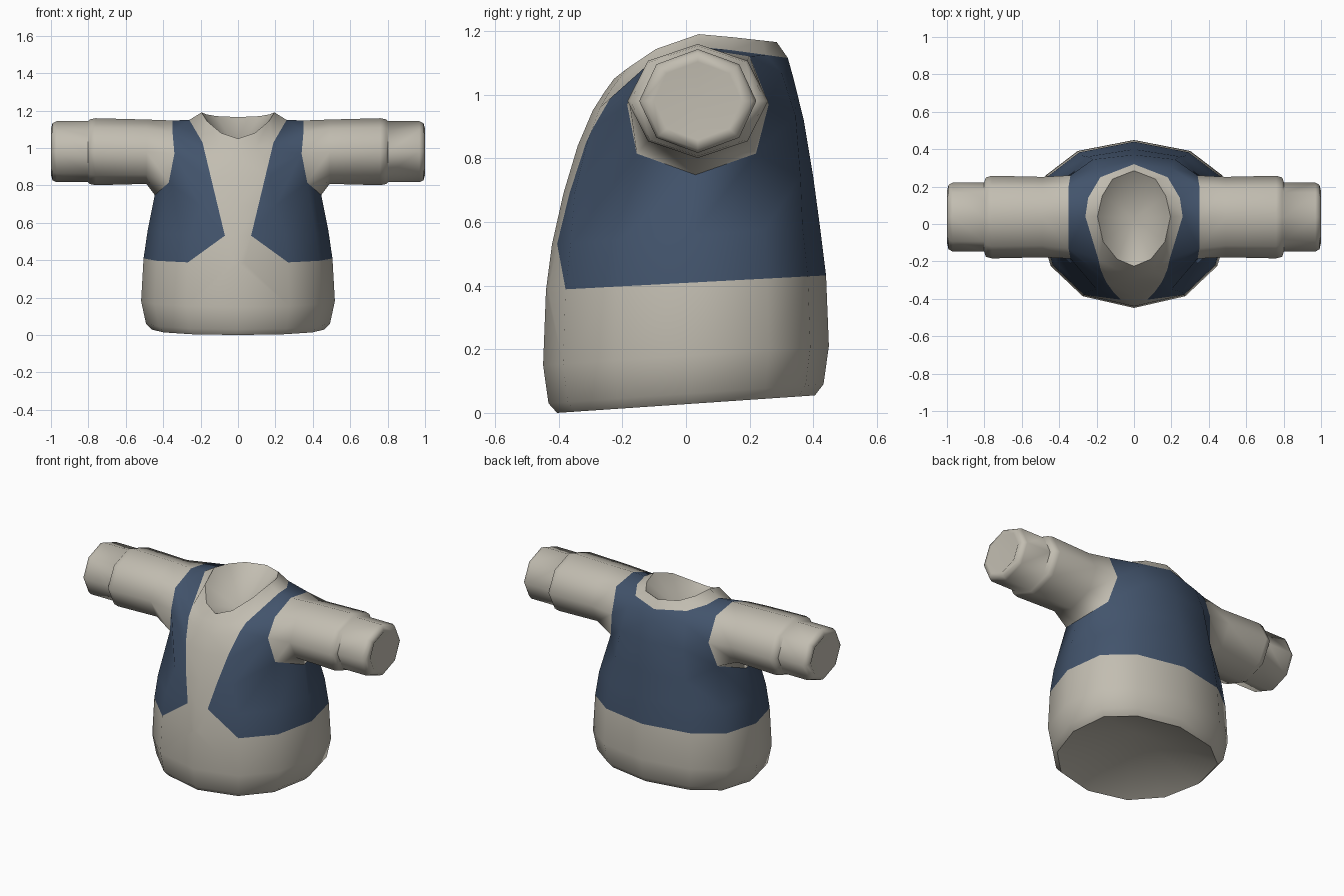
import bpy, bmesh, math
from mathutils import Matrix

if "Cube" in bpy.data.objects:
    bpy.data.objects.remove(bpy.data.objects["Cube"])


def material(name, rgb):
    m = bpy.data.materials.new(name)
    m.diffuse_color = (*rgb, 1)
    m.use_nodes = True
    m.node_tree.nodes["Principled BSDF"].inputs["Base Color"].default_value = m.diffuse_color
    return m


bm = bmesh.new()


def ring(points):
    return [bm.verts.new(p) for p in points]


def skin(a, b, mat=0, closed=False, skip=()):
    n = len(a)
    for i in range(n if closed else n - 1):
        if i not in skip:
            j = (i + 1) % n
            bm.faces.new((a[i], a[j], b[j], b[i])).material_index = mat


def fan(a, tip, closed=False):
    t = bm.verts.new(tip)
    for i in range(len(a) if closed else len(a) - 1):
        bm.faces.new((a[i], a[(i + 1) % len(a)], t))


# Right half of the torso: seven points per ring, running front to back
UNIT = [(0, -1), (.53, -.86), (.86, -.5), (1, .04), (.91, .58), (.58, .87), (0, 1)]


def hoop(rx, ry, zf, zb):
    return ring([(x * rx, y * ry, zf + (zb - zf) * (y + 1) / 2) for x, y in UNIT])


rows = [hoop(.46, .405, 0, .055), hoop(.492, .432, .03, .09),
        hoop(.518, .449, .15, .21), hoop(.505, .44, .385, .432),
        hoop(.483, .421, .53, .585)]
# lower, middle and upper armhole rows
rows.append(ring([(0, -.385, .69), (.2, -.35, .69), (.37, -.155, .815), (.445, .03, .748),
                  (.375, .22, .815), (.25, .36, .74), (0, .4, .74)]))
rows.append(ring([(0, -.34, .84), (.17, -.31, .85), (.34, -.185, .97), (.36, .03, .97),
                  (.34, .26, .97), (.22, .345, .93), (0, .37, .92)]))
rows.append(ring([(0, -.293, .95), (.13, -.27, .96), (.35, -.13, 1.085), (.35, .03, 1.147),
                  (.35, .2, 1.12), (.2, .3, 1.07), (0, .338, 1.05)]))
# collar seam and neck edge
rows.append(ring([(0, -.255, 1.01), (.1, -.24, 1.01), (.19, -.19, 1.03), (.26, .04, 1.15),
                  (.245, .14, 1.14), (.18, .25, 1.125), (0, .32, 1.115)]))
rows.append(ring([(0, -.226, 1.05), (.09, -.188, 1.08), (.165, -.095, 1.143), (.195, .04, 1.19),
                  (.17, .15, 1.18), (.115, .24, 1.17), (0, .285, 1.165)]))
for r in range(len(rows) - 1):
    skin(rows[r], rows[r + 1], 1 if 3 <= r <= 7 else 0, skip=(2, 3) if r in (5, 6) else ())

# Shallow hollows in the neck and hem
fan(rows[9], (0, .03, .98))
fan(rows[0], (0, 0, .2))

# Sleeve grown out of the eight-sided armhole, ending in a hollow cuff
lo, mid, up = rows[5], rows[6], rows[7]
loop = [lo[3], lo[2], mid[2], up[2], up[3], up[4], mid[4], lo[4]]
bm.verts.remove(mid[3])
for x, ry, rz in [(.49, .215, .172), (.76, .221, .179), (.792, .212, .173), (.802, .184, .163),
                  (.97, .184, .163), (.992, .172, .152), (1, .138, .123)]:
    nxt = ring([(x, .037 - ry * math.sin(i * math.pi / 4),
                 .98 - rz * math.cos(i * math.pi / 4)) for i in range(8)])
    skin(loop, nxt, closed=True)
    loop = nxt
fan(loop, (.92, .037, .98), closed=True)


# Cut the edges of the front panel, then colour the strip between the panels
def cut(normal, zmax):
    faces = [f for f in bm.faces if f.material_index == 1
             and f.calc_center_median().y < -.02 and f.calc_center_median().z < zmax]
    geom = set(faces)
    for f in faces:
        geom.update(f.edges)
        geom.update(f.verts)
    bmesh.ops.bisect_plane(bm, geom=list(geom), plane_co=(.07, 0, .53), plane_no=normal, dist=.002)


cut((1, 0, -.24), 2)
cut((.14, 0, .19), .53)
for f in bm.faces:
    c = f.calc_center_median()
    if f.material_index == 1 and c.y < -.02:
        d = c.z - .53
        if c.x < .07 + .24 * d or (d < 0 and c.x < .07 - 1.357 * d):
            f.material_index = 0

# Mirror to the left half
bmesh.ops.mirror(bm, geom=bm.verts[:] + bm.edges[:] + bm.faces[:], matrix=Matrix.Identity(4),
                 merge_dist=.0005, axis='X')
bmesh.ops.remove_doubles(bm, verts=bm.verts[:], dist=.0005)
bmesh.ops.recalc_face_normals(bm, faces=bm.faces[:])

me = bpy.data.meshes.new("shirt")
bm.to_mesh(me)
bm.free()
me.materials.append(material("warm grey cloth", (.54, .51, .44)))
me.materials.append(material("navy blue cloth", (.055, .088, .15)))
shirt = bpy.data.objects.new("shirt", me)
bpy.context.collection.objects.link(shirt)
bpy.context.view_layer.objects.active = shirt
shirt.select_set(True)
bpy.ops.object.shade_smooth_by_angle(angle=math.radians(58))
